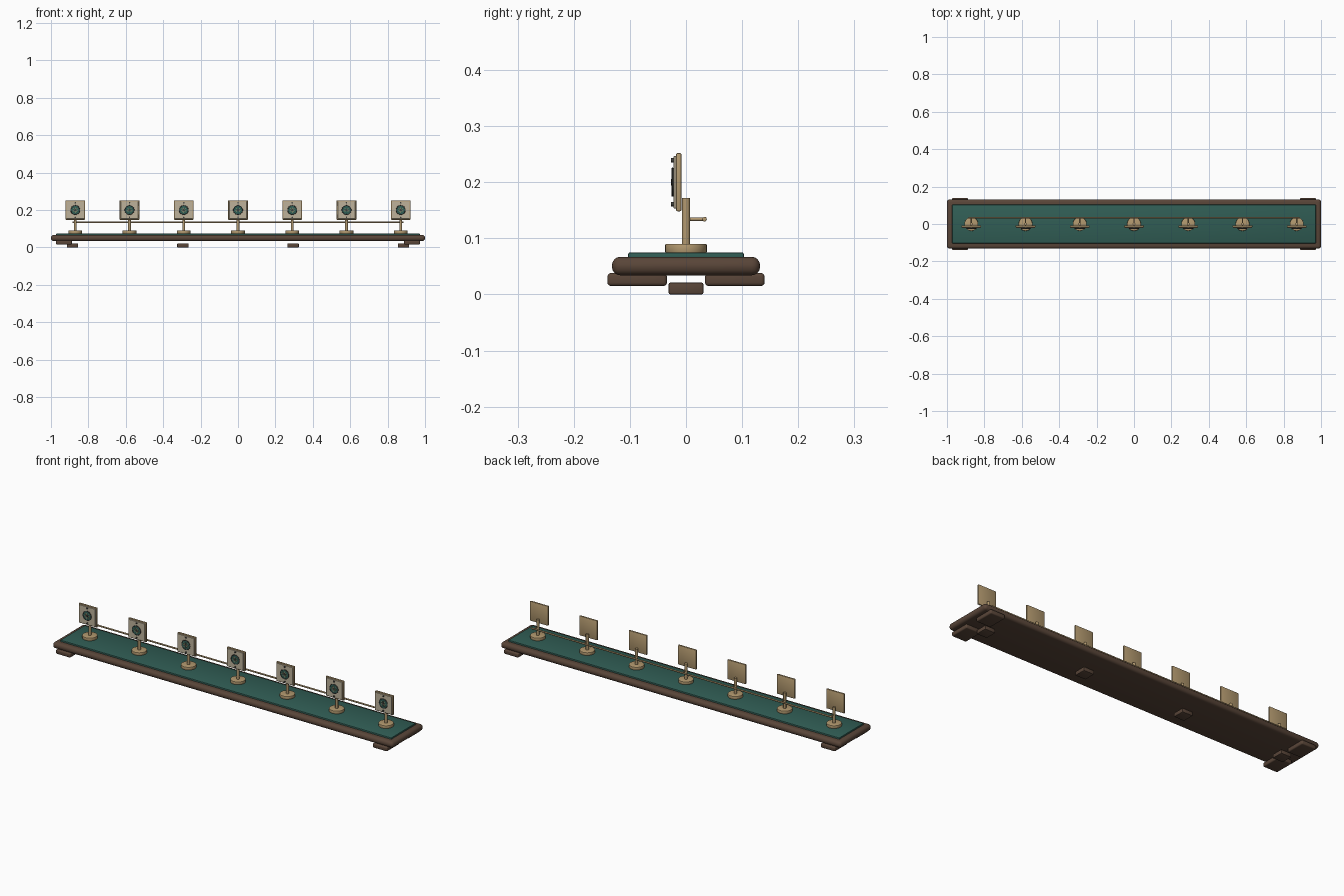
import bpy, math

if "Cube" in bpy.data.objects:
    bpy.data.objects.remove(bpy.data.objects["Cube"])

def material(name, rgb):
    m = bpy.data.materials.new(name)
    m.diffuse_color = (*rgb, 1)
    m.use_nodes = True
    m.node_tree.nodes["Principled BSDF"].inputs["Base Color"].default_value = m.diffuse_color
    return m

WOOD = material("dark_wood", (0.10, 0.06, 0.04))
FELT = material("green_felt", (0.03, 0.11, 0.09))
BRASS = material("brass", (0.45, 0.32, 0.16))
CREAM = material("cream", (0.52, 0.45, 0.33))
DARK = material("dark_metal", (0.05, 0.05, 0.045))

def finish(o, name, mat):
    o.name = name
    o.data.materials.append(mat)
    bpy.ops.object.shade_smooth_by_angle(angle=math.radians(35))
    return o

def box(name, lo, hi, mat, bevel=0.0, segments=3):
    bpy.ops.mesh.primitive_cube_add(size=1, location=[(a + b) / 2 for a, b in zip(lo, hi)])
    o = bpy.context.object
    o.scale = [b - a for a, b in zip(lo, hi)]
    bpy.ops.object.transform_apply(location=False, rotation=False, scale=True)
    if bevel:
        mod = o.modifiers.new("bevel", 'BEVEL')
        mod.width, mod.segments = bevel, segments
        bpy.ops.object.modifier_apply(modifier="bevel")
    return finish(o, name, mat)

def rod(name, centre, radius, length, mat, axis='Z', sides=24, bevel=0.0):
    rot = {'X': (0, math.pi / 2, 0), 'Y': (math.pi / 2, 0, 0), 'Z': (0, 0, 0)}[axis]
    bpy.ops.mesh.primitive_cylinder_add(vertices=sides, radius=radius, depth=length,
                                        location=centre, rotation=rot)
    o = bpy.context.object
    if bevel:
        mod = o.modifiers.new("bevel", 'BEVEL')
        mod.width, mod.segments, mod.limit_method = bevel, 2, 'ANGLE'
        bpy.ops.object.modifier_apply(modifier="bevel")
    return finish(o, name, mat)

# Long rounded board with inset felt
box("board", (-1, -0.132, 0.034), (1, 0.132, 0.067), WOOD, 0.015, 4)
box("felt_top", (-0.972, -0.103, 0.06), (0.972, 0.103, 0.075), FELT, 0.003, 2)

# Corner feet and centre-line pads
for sx in (-1, 1):
    for sy in (-1, 1):
        xs, ys = sorted((sx * 0.888, sx * 0.973)), sorted((sy * 0.034, sy * 0.14))
        box("corner_foot", (xs[0], ys[0], 0.015), (xs[1], ys[1], 0.038), WOOD, 0.006)
    for x in (0.295, 0.885):
        box("floor_pad", (sx * x - 0.03, -0.031, 0), (sx * x + 0.03, 0.031, 0.021), WOOD, 0.003, 2)

# Seven sign stands
for i in range(7):
    x = -0.87 + 0.29 * i
    rod("stand_base", (x, 0, 0.082), 0.037, 0.016, BRASS, sides=32, bevel=0.002)
    rod("post", (x, 0, 0.13), 0.0075, 0.084, BRASS, sides=16)
    rod("rail_bracket", (x, 0.019, 0.134), 0.003, 0.03, BRASS, 'Y', 12)
    box("back_plate", (x - 0.053, -0.018, 0.148), (x + 0.053, -0.008, 0.252), BRASS, 0.003, 2)
    box("face_plate", (x - 0.047, -0.022, 0.153), (x + 0.047, -0.017, 0.247), CREAM, 0.001, 1)
    # Round dial: rim, disc, spokes, hub
    rod("dial_disc", (x, -0.0225, 0.2), 0.023, 0.004, FELT, 'Y', 32)
    bpy.ops.mesh.primitive_torus_add(major_segments=32, minor_segments=8, major_radius=0.024,
                                     minor_radius=0.002, location=(x, -0.024, 0.2),
                                     rotation=(math.pi / 2, 0, 0))
    finish(bpy.context.object, "dial_rim", DARK)
    for k in range(4):
        s = box("dial_spoke", (x - 0.015, -0.0262, 0.199), (x + 0.015, -0.024, 0.201), BRASS)
        s.rotation_euler.y = k * math.pi / 4
    rod("dial_hub", (x, -0.0255, 0.2), 0.006, 0.003, DARK, 'Y', 16)
    # Studs above and below the dial
    for z in (0.161, 0.239):
        rod("stud", (x, -0.0245, z), 0.004, 0.005, DARK, 'Y', 12)

# Rail linking the posts
rod("rail", (0, 0.033, 0.134), 0.0042, 1.77, BRASS, 'X', 12, 0.001)
